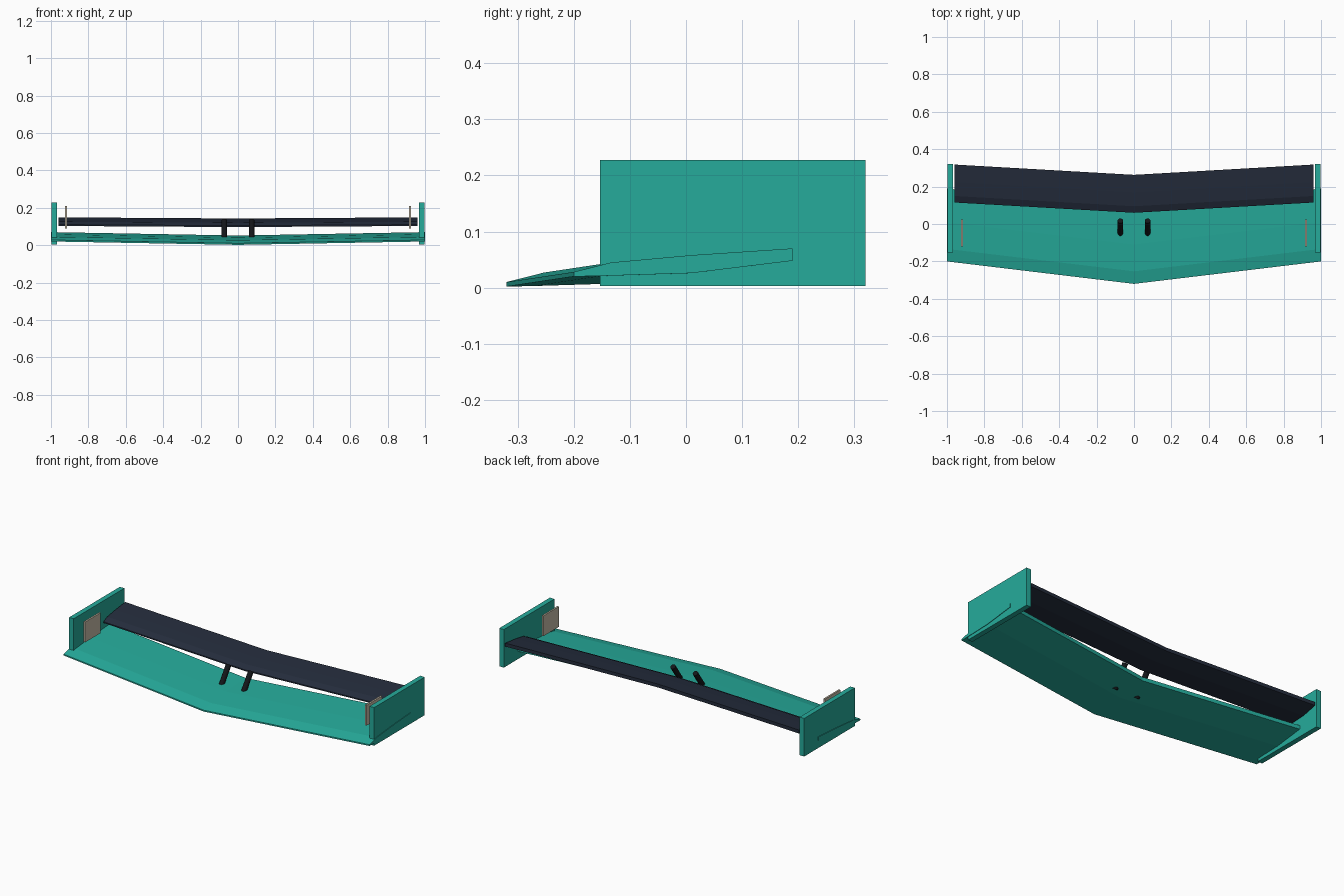
import bpy, bmesh
from mathutils import Vector

cube = bpy.data.objects.get("Cube")
if cube:
    bpy.data.objects.remove(cube, do_unlink=True)


def material(name, rgb):
    m = bpy.data.materials.new(name)
    m.use_nodes = True
    m.diffuse_color = (*rgb, 1)
    m.node_tree.nodes["Principled BSDF"].inputs["Base Color"].default_value = (*rgb, 1)
    return m


TEAL = material("teal", (0.019, 0.41, 0.33))
NAVY = material("navy", (0.018, 0.026, 0.046))
BLACK = material("black", (0.007, 0.008, 0.01))
BEIGE = material("beige", (0.58, 0.51, 0.40))


def finish(bm, name, mat):
    bmesh.ops.recalc_face_normals(bm, faces=bm.faces[:])
    mesh = bpy.data.meshes.new(name)
    bm.to_mesh(mesh)
    bm.free()
    mesh.materials.append(mat)
    obj = bpy.data.objects.new(name, mesh)
    bpy.context.collection.objects.link(obj)
    return obj


# Aerofoil section: offset behind and above the lower leading edge
SECTION = [(0, 0), (0, 0.008), (0.067, 0.025), (0.21, 0.038),
           (0.39, 0.05), (0.39, 0.028), (0.21, 0.006), (0.05, 0.001)]


def wing(name, mat, half, centre, tip, scale):
    """Loft the section from tip to centre to tip as a swept wing."""
    bm = bmesh.new()
    rings = []
    for x, (y0, z0) in ((-half, tip), (0, centre), (half, tip)):
        rings.append([bm.verts.new((x, y0 + y * scale[0], z0 + z * scale[1]))
                      for y, z in SECTION])
    n = len(SECTION)
    for a, b in zip(rings, rings[1:]):
        for i in range(n):
            j = (i + 1) % n
            bm.faces.new((a[i], a[j], b[j], b[i]))
    bm.faces.new(rings[0])
    bm.faces.new(rings[-1])
    return finish(bm, name, mat)


def box(name, mat, lo, hi):
    lo, hi = Vector(lo), Vector(hi)
    bm = bmesh.new()
    bmesh.ops.create_cube(bm, size=1)
    for v in bm.verts:
        v.co = (lo + hi) / 2 + v.co * (hi - lo)
    return finish(bm, name, mat)


def rod(name, mat, start, end, radius):
    start, end = Vector(start), Vector(end)
    axis = end - start
    bm = bmesh.new()
    bmesh.ops.create_cone(bm, cap_ends=True, segments=24, radius1=radius,
                          radius2=radius, depth=axis.length)
    turn = axis.to_track_quat("Z", "Y")
    for v in bm.verts:
        v.co = turn @ v.co + (start + end) / 2
    for f in bm.faces:
        f.smooth = len(f.verts) == 4
    for e in bm.edges:
        e.smooth = all(f.smooth for f in e.link_faces)
    return finish(bm, name, mat)


# Lower plane and raised flap
wing("main_plane", TEAL, 1.0, (-0.32, 0.002), (-0.2, 0.02), (1, 1))
wing("upper_flap", NAVY, 0.96, (0.06, 0.097), (0.115, 0.103), (0.52, 0.92))

# Mirrored end plates, fins and nose struts
for side, s in (("left", 1), ("right", -1)):
    box(side + "_end_plate", TEAL, (s * 0.982 - 0.015, -0.153, 0.003),
        (s * 0.982 + 0.015, 0.32, 0.228))
    box(side + "_fin", BEIGE, (s * 0.92 - 0.005, -0.12, 0.09),
        (s * 0.92 + 0.005, 0.025, 0.21))
    rod(side + "_strut", BLACK, (s * 0.073, -0.067, 0.013),
        (s * 0.073, 0.017, 0.132), 0.015)
